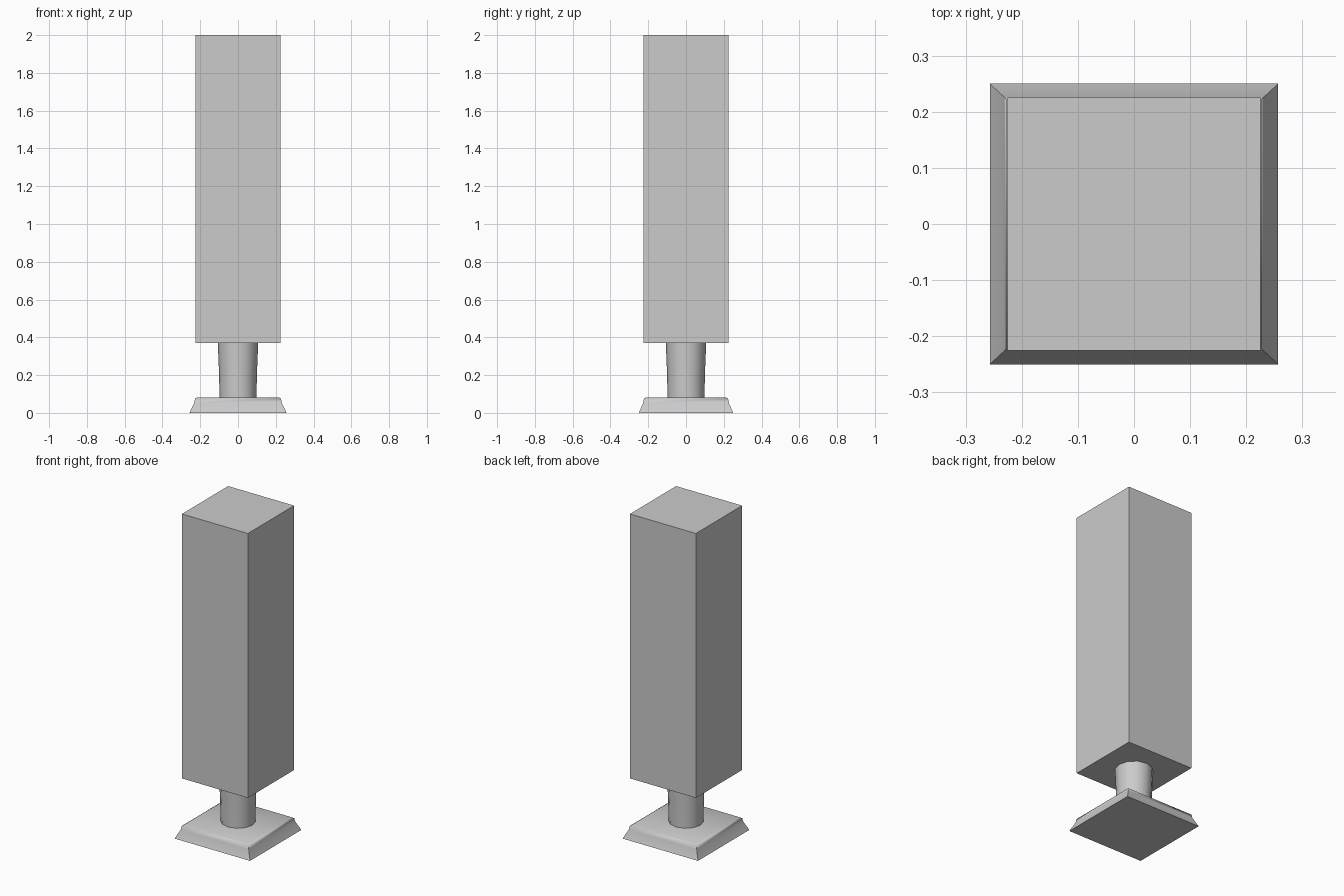
import bpy, bmesh, math

if "Cube" in bpy.data.objects:
    bpy.data.objects.remove(bpy.data.objects["Cube"])


def loft(name, rings, smooth=True):
    """Skin a list of equal-length vertex rings, capped at both ends."""
    bm = bmesh.new()
    loops = [[bm.verts.new(p) for p in ring] for ring in rings]
    n = len(loops[0])
    for low, high in zip(loops, loops[1:]):
        for i in range(n):
            j = (i + 1) % n
            bm.faces.new((low[i], low[j], high[j], high[i]))
    bm.faces.new(loops[0][::-1])
    bm.faces.new(loops[-1])
    mesh = bpy.data.meshes.new(name)
    bm.to_mesh(mesh)
    bm.free()
    obj = bpy.data.objects.new(name, mesh)
    bpy.context.collection.objects.link(obj)
    if smooth:
        bpy.ops.object.select_all(action='DESELECT')
        obj.select_set(True)
        bpy.context.view_layer.objects.active = obj
        bpy.ops.object.shade_smooth_by_angle(angle=math.radians(50))
    return obj


def rect(x, y, z):
    return [(-x, -y, z), (x, -y, z), (x, y, z), (-x, y, z)]


def circle(r, z, sides=12):
    return [(r * math.cos(2 * math.pi * i / sides),
             r * math.sin(2 * math.pi * i / sides), z) for i in range(sides)]


# Flared square foot plate with a softened top rim
loft("base_plate", [rect(0.257, 0.25, 0), rect(0.231, 0.226, 0.055),
                    rect(0.228, 0.223, 0.075), rect(0.217, 0.212, 0.082)])

# Slightly tapered round neck
loft("neck", [circle(0.098, 0.08), circle(0.1, 0.2), circle(0.107, 0.372)])

# Tall square block
loft("tall_block", [rect(0.225, 0.225, 0.37), rect(0.225, 0.225, 2.0)], smooth=False)
